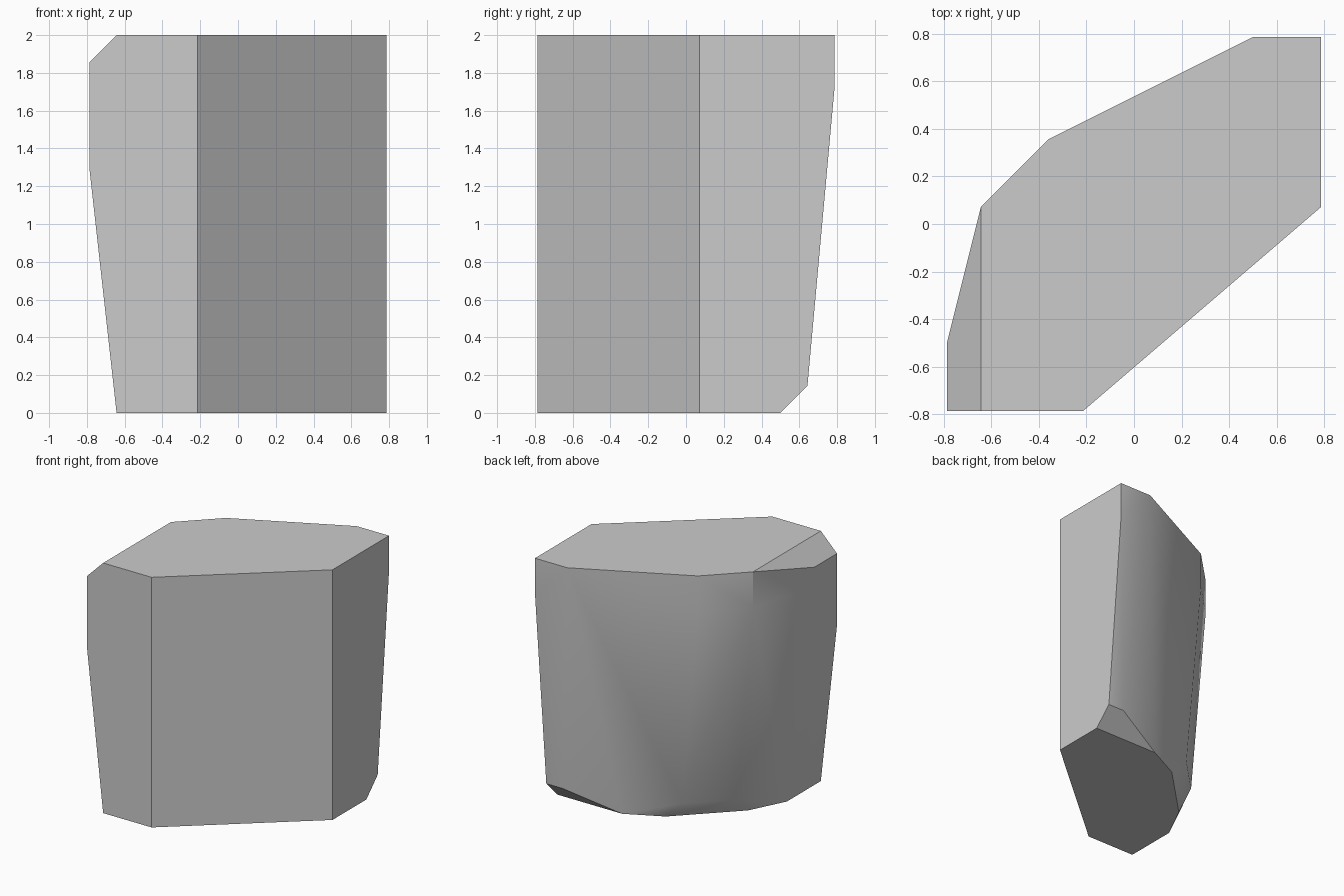
import bpy
import bmesh
import math

# Remove the default object
default_cube = bpy.data.objects.get("Cube")
if default_cube:
    bpy.data.objects.remove(default_cube, do_unlink=True)

UNIT = 1 / 7      # grid step of the block
HALF = 5.5        # half the footprint, in grid steps

# Corner points of each horizontal section: height -> (x, y), in grid steps
sections = {
    14: [(1, 0), (4, 0), (11, 6), (11, 11), (9, 11), (3, 8), (1, 6)],
    13: [(0, 0), (0, 2)],
    12: [(0, 2), (1, 6), (3, 8), (11, 11)],
    9: [(0, 0)],
    1: [(11, 10), (10, 10), (4, 8), (2, 6)],
    0: [(1, 0), (4, 0), (11, 6), (11, 9), (7, 9), (5, 8), (2, 5), (1, 3)],
}


def flat_material(name, color):
    material = bpy.data.materials.new(name)
    material.use_nodes = True
    material.diffuse_color = color
    for node in material.node_tree.nodes:
        if node.type == 'BSDF_PRINCIPLED':
            node.inputs["Base Color"].default_value = color
    return material


# Stone block: the convex skin around all section corners
bm = bmesh.new()
for height, corners in sections.items():
    for x, y in corners:
        bm.verts.new(((x - HALF) * UNIT, (y - HALF) * UNIT, height * UNIT))
hull = bmesh.ops.convex_hull(bm, input=bm.verts[:])
loose = {v for v in bm.verts if not v.link_faces}
bmesh.ops.delete(bm, geom=list(loose), context='VERTS')

# Merge the coplanar triangles into clean flat faces
bmesh.ops.dissolve_limit(bm, angle_limit=math.radians(0.5),
                         verts=bm.verts[:], edges=bm.edges[:])
bmesh.ops.recalc_face_normals(bm, faces=bm.faces[:])

mesh = bpy.data.meshes.new("stone_block")
bm.to_mesh(mesh)
bm.free()
block = bpy.data.objects.new("stone_block", mesh)
bpy.context.collection.objects.link(block)
mesh.materials.append(flat_material("stone grey", (0.6, 0.6, 0.6, 1)))

# Soft shading across the rounded back, crisp edges elsewhere
bpy.ops.object.select_all(action='DESELECT')
block.select_set(True)
bpy.context.view_layer.objects.active = block
bpy.ops.object.shade_smooth_by_angle(angle=math.radians(30))
